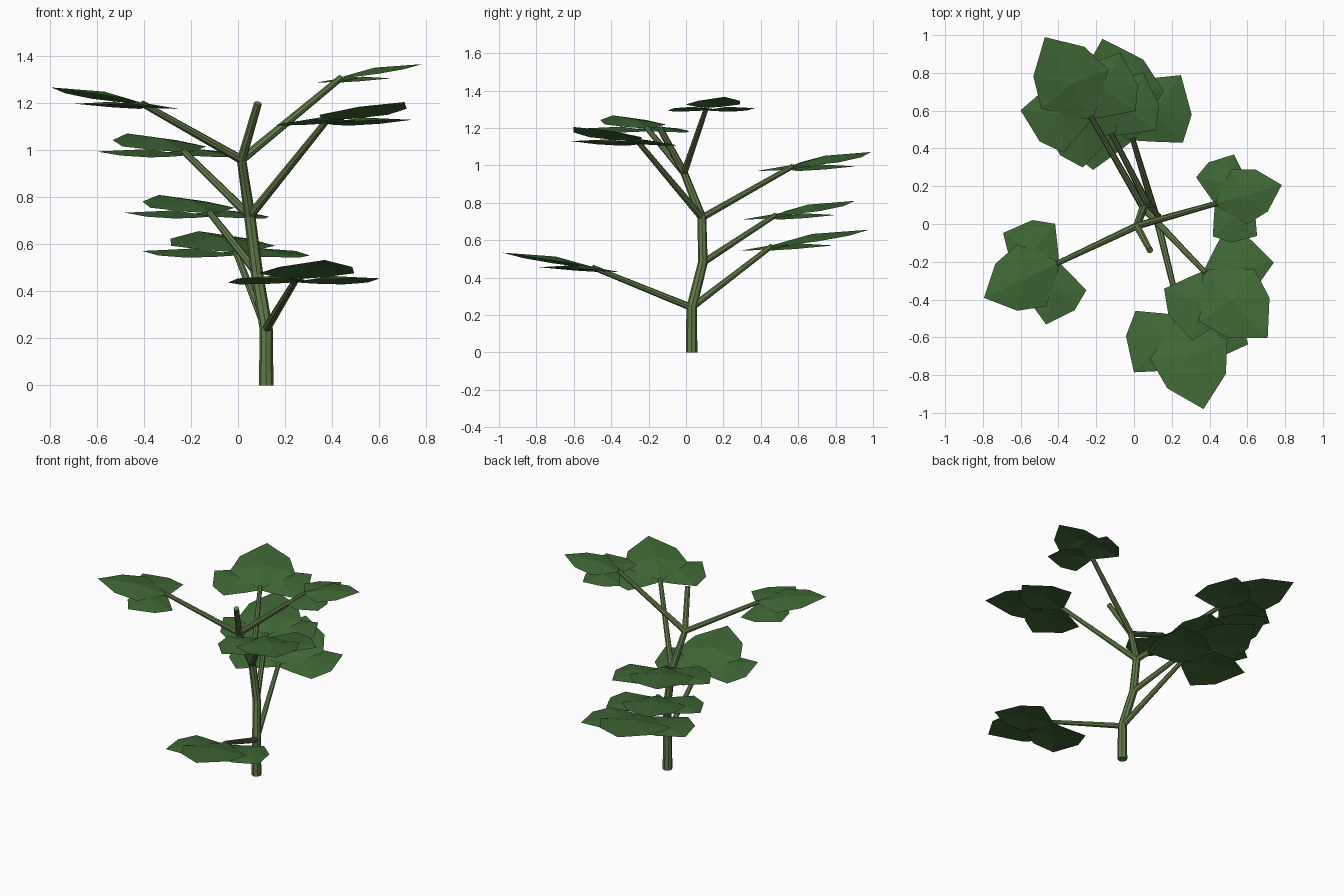
import bpy, math
from mathutils import Vector, Matrix

if "Cube" in bpy.data.objects:
    bpy.data.objects.remove(bpy.data.objects["Cube"])


def material(name, rgb):
    m = bpy.data.materials.new(name)
    m.diffuse_color = (*rgb, 1)
    m.use_nodes = True
    m.node_tree.nodes["Principled BSDF"].inputs["Base Color"].default_value = m.diffuse_color
    return m


STEM = material("stem_green", (0.12, 0.2, 0.065))
LEAF = material("leaf_green", (0.05, 0.14, 0.036))


def tube(name, points, radii):
    """Eight-sided tapering tube along a path."""
    c = bpy.data.curves.new(name, 'CURVE')
    c.dimensions = '3D'
    c.bevel_depth = 1
    c.bevel_resolution = 2
    c.use_fill_caps = True
    s = c.splines.new('POLY')
    s.use_smooth = False
    s.points.add(len(points) - 1)
    for p, co, r in zip(s.points, points, radii):
        p.co = (*co, 1)
        p.radius = r
    ob = bpy.data.objects.new(name, c)
    ob.data.materials.append(STEM)
    bpy.context.collection.objects.link(ob)


def leaflet(name, matrix, left, right):
    """Faceted pointed leaflet, base at origin, tip at x = 1, raised centre."""
    along = [(0.12, 0.45), (0.34, 1.0), (0.69, 0.76)]
    outline = [(-0.05, 0, 0)]
    outline += [(x, -w * right, -0.01) for x, w in along]
    outline += [(1, 0, 0)]
    outline += [(x, w * left, -0.01) for x, w in reversed(along)]
    verts = [matrix @ Vector(v) for v in outline + [(0.42, 0, 0.05)]]
    n = len(outline)
    me = bpy.data.meshes.new(name)
    me.from_pydata(verts, [], [(i, (i + 1) % n, n) for i in range(n)])
    me.materials.append(LEAF)
    bpy.context.collection.objects.link(bpy.data.objects.new(name, me))


# Main stem, bending at each node
nodes = [Vector(p) for p in [(0.12, 0.03, 0), (0.12, 0.03, 0.24), (0.08, 0.09, 0.48),
                             (0.05, 0.085, 0.72), (0.015, -0.01, 0.96), (0.085, -0.14, 1.2)]]
tube("main_stem", nodes, [0.031, 0.028, 0.026, 0.024, 0.02, 0.017])

# Branches: node, end point, leaf length
branches = [
    (1, (0.25, -0.50, 0.455), 0.50),
    (1, (-0.01, 0.46, 0.57), 0.55),
    (2, (-0.12, 0.48, 0.735), 0.48),
    (3, (-0.23, 0.57, 0.995), 0.49),
    (3, (0.38, -0.26, 1.13), 0.48),
    (4, (-0.41, -0.21, 1.20), 0.43),
    (4, (0.44, 0.11, 1.31), 0.36),
]
for i, (n, end, size) in enumerate(branches, 1):
    start, end = nodes[n], Vector(end)
    tube(f"branch_{i}", [start, end], [0.019, 0.014])
    d = end - start
    heading = Matrix.Rotation(math.atan2(d.y, d.x), 4, 'Z')

    # Large end leaflet, tilted upward
    m = Matrix.Translation(end) @ heading @ Matrix.Rotation(math.radians(-9), 4, 'Y')
    leaflet(f"leaf_{i}_centre", m @ Matrix.Scale(size, 4), 0.42, 0.42)

    # Pair of smaller side leaflets, mirrored about the branch
    for side, label in ((1, "left"), (-1, "right")):
        m = (Matrix.Translation(end - Vector((0, 0, 0.015))) @ heading
             @ Matrix.Rotation(math.radians(-4), 4, 'Y')
             @ Matrix.Rotation(side * math.radians(55), 4, 'Z')
             @ Matrix.Scale(size * 0.76, 4))
        outer, inner = 0.55, 0.42
        leaflet(f"leaf_{i}_{label}", m, *((outer, inner) if side > 0 else (inner, outer)))
